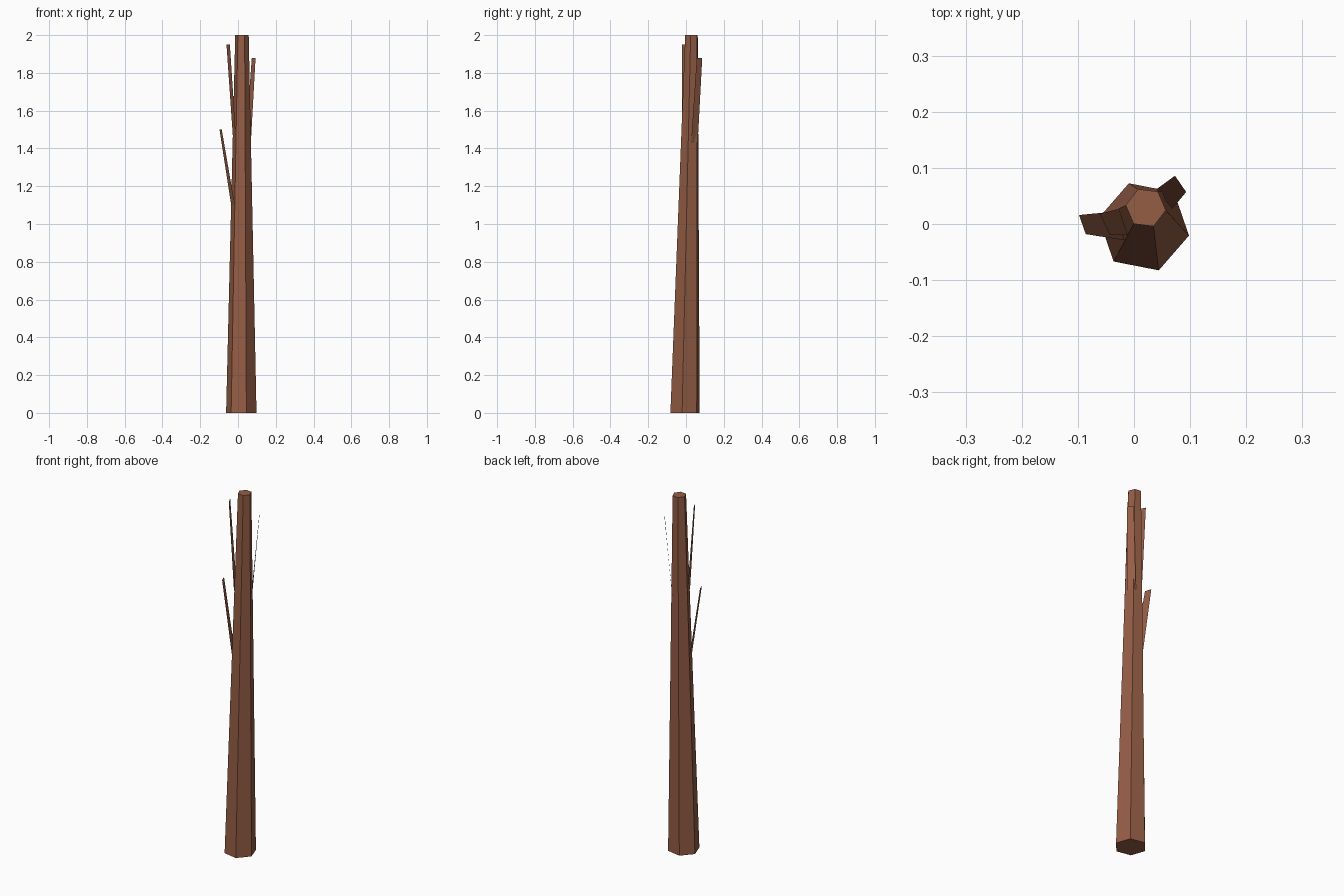
import bpy
from math import cos, sin, radians

if "Cube" in bpy.data.objects:
    bpy.data.objects.remove(bpy.data.objects["Cube"])

bark = bpy.data.materials.new("bark")
bark.diffuse_color = (0.30, 0.11, 0.06, 1)
bark.use_nodes = True
bark.node_tree.nodes["Principled BSDF"].inputs["Base Color"].default_value = bark.diffuse_color


def make(name, verts, faces):
    mesh = bpy.data.meshes.new(name)
    mesh.from_pydata(verts, [], faces)
    mesh.materials.append(bark)
    obj = bpy.data.objects.new(name, mesh)
    bpy.context.collection.objects.link(obj)
    return obj


def ring(cx, cy, z, radius, turn, sides=6):
    angles = [radians(turn + 360 * i / sides) for i in range(sides)]
    return [(cx + radius * cos(a), cy + radius * sin(a), z) for a in angles]


# Leaning, tapered six-sided trunk with closed ends
base = ring(0.0175, -0.005, 0, 0.082, -11)
top = ring(0.021, 0.029, 2, 0.036, -7)
sides = [(i, (i + 1) % 6, (i + 1) % 6 + 6, i + 6) for i in range(6)]
make("trunk", base + top, sides + [tuple(range(5, -1, -1)), tuple(range(6, 12))])

# Flat tapered twigs: root edge on the trunk, then tip edge (xy pairs and heights)
twigs = {
    "twig_lower_left": ((-0.036, 0.022), (-0.017, -0.029), 1.10,
                        (-0.086, -0.018), (-0.098, 0.016), 1.50),
    "twig_upper_left": ((-0.027, 0.027), (-0.011, -0.020), 1.46,
                        (-0.043, -0.020), (-0.061, 0.018), 1.95),
    "twig_right": ((0.068, 0.027), (0.040, 0.062), 1.43,
                   (0.073, 0.086), (0.093, 0.057), 1.88),
}
for name, (a, b, z0, c, d, z1) in twigs.items():
    make(name, [(*a, z0), (*b, z0), (*c, z1), (*d, z1)], [(0, 1, 2, 3)])
